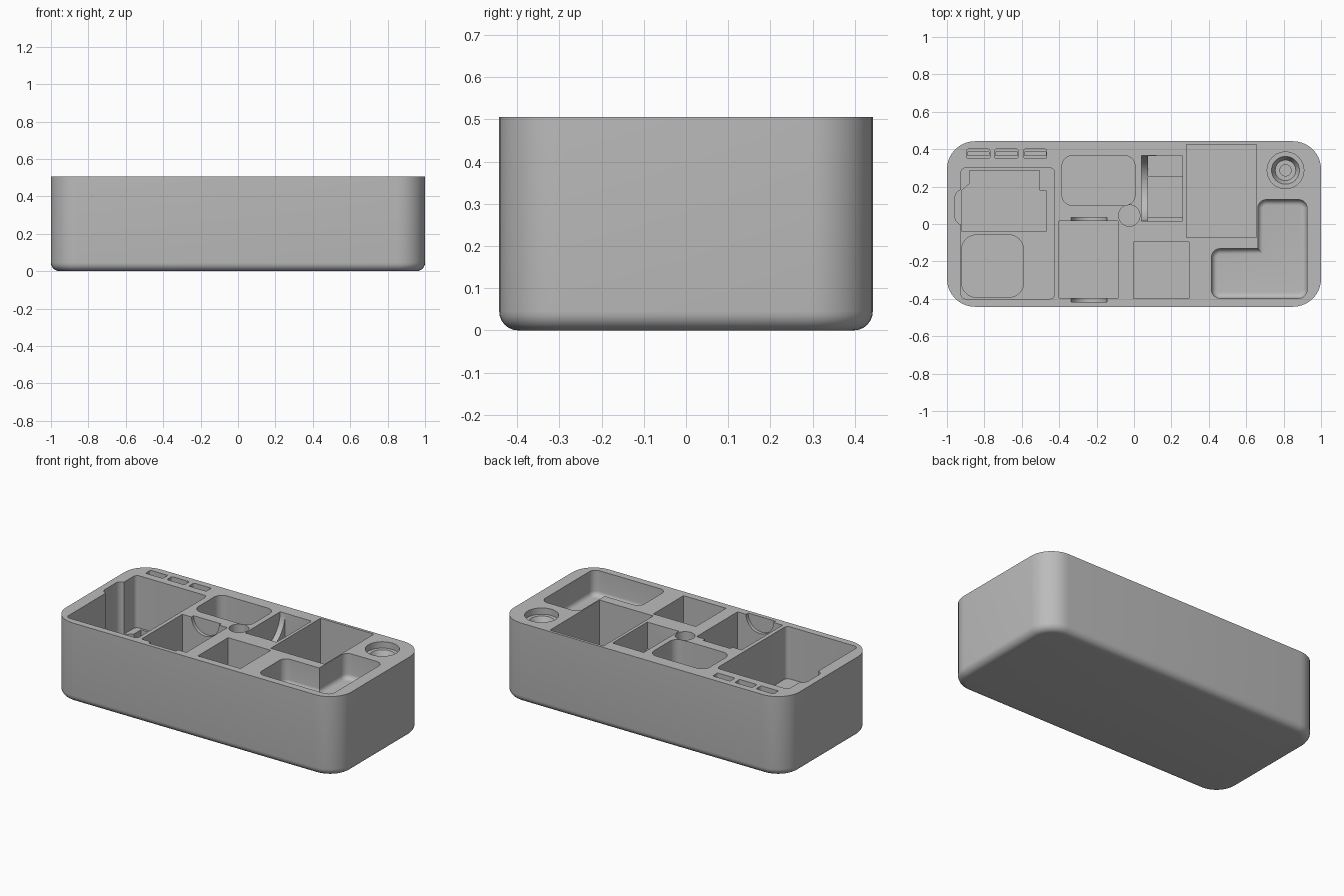
import bpy, bmesh, math
from mathutils import Matrix

cube = bpy.data.objects.get("Cube")
if cube:
    bpy.data.objects.remove(cube, do_unlink=True)

TOP = 0.505
ABOVE = 0.6

grey = bpy.data.materials.new("plain grey")
grey.use_nodes = True
grey.diffuse_color = (0.5, 0.5, 0.5, 1)
grey.node_tree.nodes["Principled BSDF"].inputs["Base Color"].default_value = (0.5, 0.5, 0.5, 1)


def finish(bm, name):
    bmesh.ops.recalc_face_normals(bm, faces=bm.faces)
    mesh = bpy.data.meshes.new(name)
    bm.to_mesh(mesh)
    bm.free()
    mesh.materials.append(grey)
    ob = bpy.data.objects.new(name, mesh)
    bpy.context.collection.objects.link(ob)
    return ob


def prism(name, points, z0, z1, radius=0.0, fillet=0.0, keep_sharp=()):
    """Upright prism with rounded corners and an optional rounded bottom edge."""
    bm = bmesh.new()
    low = [bm.verts.new((x, y, z0)) for x, y in points]
    high = [bm.verts.new((x, y, z1)) for x, y in points]
    n = len(points)
    bm.faces.new(low)
    bm.faces.new(high)
    for i in range(n):
        j = (i + 1) % n
        bm.faces.new((low[i], low[j], high[j], high[i]))
    bmesh.ops.recalc_face_normals(bm, faces=bm.faces)
    if radius:
        edges = [bm.edges.get((low[i], high[i])) for i in range(n) if i not in keep_sharp]
        bmesh.ops.bevel(bm, geom=edges, offset=radius, segments=10, profile=0.5,
                        affect='EDGES', clamp_overlap=True)
    if fillet:
        edges = [e for e in bm.edges if all(abs(v.co.z - z0) < 1e-5 for v in e.verts)]
        bmesh.ops.bevel(bm, geom=edges, offset=fillet, segments=6, profile=0.5,
                        affect='EDGES', clamp_overlap=True)
    return finish(bm, name)


def rect(x0, x1, y0, y1):
    return [(x0, y0), (x1, y0), (x1, y1), (x0, y1)]


def cylinder(name, centre, r_low, r_high, length, axis='Z'):
    bm = bmesh.new()
    turn = {'Z': Matrix(), 'X': Matrix.Rotation(math.pi / 2, 4, 'Y'),
            'Y': Matrix.Rotation(math.pi / 2, 4, 'X')}[axis]
    bmesh.ops.create_cone(bm, cap_ends=True, segments=48, radius1=r_low, radius2=r_high,
                          depth=length, matrix=Matrix.Translation(centre) @ turn)
    return finish(bm, name)


def cut(cutter):
    cutter.hide_render = True
    mod = body.modifiers.new("pocket", 'BOOLEAN')
    mod.operation = 'DIFFERENCE'
    mod.solver = 'EXACT'
    mod.object = cutter
    bpy.ops.object.select_all(action='DESELECT')
    bpy.context.view_layer.objects.active = body
    body.select_set(True)
    bpy.ops.object.modifier_apply(modifier=mod.name)
    bpy.data.objects.remove(cutter, do_unlink=True)


def pocket(x0, x1, y0, y1, depth, radius=0.0, fillet=0.0):
    cut(prism("pocket_cutter", rect(x0, x1, y0, y1), TOP - depth, ABOVE, radius, fillet))


def round_hole(x, y, r, depth, r_floor=None):
    # walls may taper down to a smaller floor
    if r_floor is None:
        z0, z1 = TOP - depth, ABOVE
        cut(cylinder("hole_cutter", (x, y, (z0 + z1) / 2), r, r, z1 - z0))
    else:
        z1 = TOP - 0.039
        z0 = TOP - depth
        cut(cylinder("cone_cutter", (x, y, (z0 + z1) / 2), r_floor, r, z1 - z0))


# Tray body
body = prism("tray_body", rect(-1, 1, -0.4425, 0.4425), 0, TOP, 0.15, 0.045)

# Large left compartment with a side bulge and deeper floor wells
pocket(-0.925, -0.425, -0.4, 0.3, 0.33, 0.025)
pocket(-0.957, -0.85, -0.005, 0.185, 0.33, 0.045)
well = [(-0.92, -0.04), (-0.47, -0.04), (-0.47, 0.18), (-0.505, 0.18), (-0.505, 0.285),
        (-0.88, 0.285), (-0.88, 0.215), (-0.92, 0.18)]
cut(prism("well_cutter", well, TOP - 0.4, ABOVE))
pocket(-0.922, -0.59, -0.392, -0.058, 0.4, 0.08)

# Rounded tray and square wells
pocket(-0.385, 0.005, 0.1, 0.365, 0.22, 0.055)
pocket(-0.4, -0.085, -0.395, 0.015, 0.36)
pocket(0.28, 0.655, -0.072, 0.425, 0.4)
pocket(-0.003, 0.295, -0.397, -0.095, 0.36)

# Half-round finger slots in the square well
cut(cylinder("finger_cutter", (-0.24, -0.19, TOP), 0.096, 0.096, 0.452, 'Y'))

# Central round hole
round_hole(-0.025, 0.045, 0.057, 0.15)

# Stepped well with a half-round side slot
pocket(0.075, 0.26, 0.016, 0.364, 0.17)
pocket(0.0751, 0.2599, 0.035, 0.25, 0.35)
cut(cylinder("side_slot_cutter", (0.08, 0.19, TOP), 0.175, 0.175, 0.08, 'X'))

# L-shaped dish
dish = [(0.415, -0.397), (0.925, -0.397), (0.925, 0.13), (0.662, 0.13),
        (0.662, -0.132), (0.415, -0.132)]
cut(prism("dish_cutter", dish, TOP - 0.16, ABOVE, 0.045, 0.03, keep_sharp=(4,)))

# Stepped round socket
round_hole(0.81, 0.287, 0.098, 0.04)
round_hole(0.81, 0.287, 0.075, 0.08, r_floor=0.055)
round_hole(0.81, 0.287, 0.03, 0.1)

# Three card slots with a shallow lead-in
for x in (-0.832, -0.682, -0.528):
    pocket(x - 0.061, x + 0.061, 0.35, 0.4, 0.03, 0.008)
    pocket(x - 0.058, x + 0.058, 0.365, 0.385, 0.1)

bpy.ops.object.select_all(action='DESELECT')
body.select_set(True)
bpy.context.view_layer.objects.active = body
bpy.ops.object.shade_smooth_by_angle(angle=math.radians(30))
